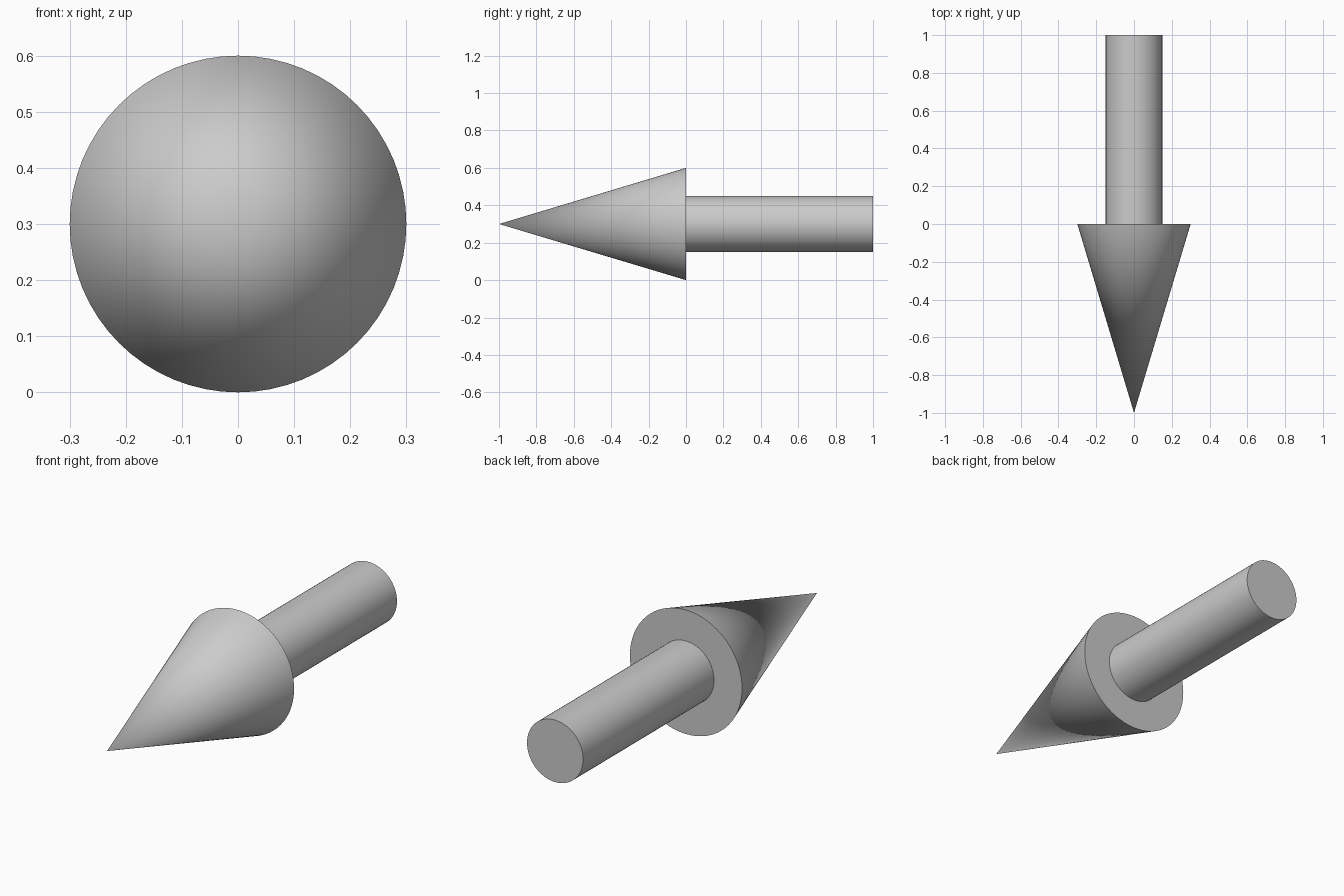
import bpy
from math import radians

if "Cube" in bpy.data.objects:
    bpy.data.objects.remove(bpy.data.objects["Cube"])

AXIS_Z = 0.3
SIDES = 64


def round_part(name, r_back, r_front, y_back, y_front):
    """Cone or cylinder lying along y, from y_back to y_front."""
    bpy.ops.mesh.primitive_cone_add(
        vertices=SIDES, radius1=r_back, radius2=r_front,
        depth=y_back - y_front,
        location=(0, (y_back + y_front) / 2, AXIS_Z),
        rotation=(radians(90), 0, 0))
    obj = bpy.context.object
    obj.name = name
    bpy.ops.object.shade_smooth_by_angle(angle=radians(40))
    return obj


# Pointed head, tip towards the front
round_part("arrow_head", 0.3, 0.0, 0.0, -1.0)
# Straight shaft behind the head
round_part("arrow_shaft", 0.15, 0.15, 1.0, 0.0)
